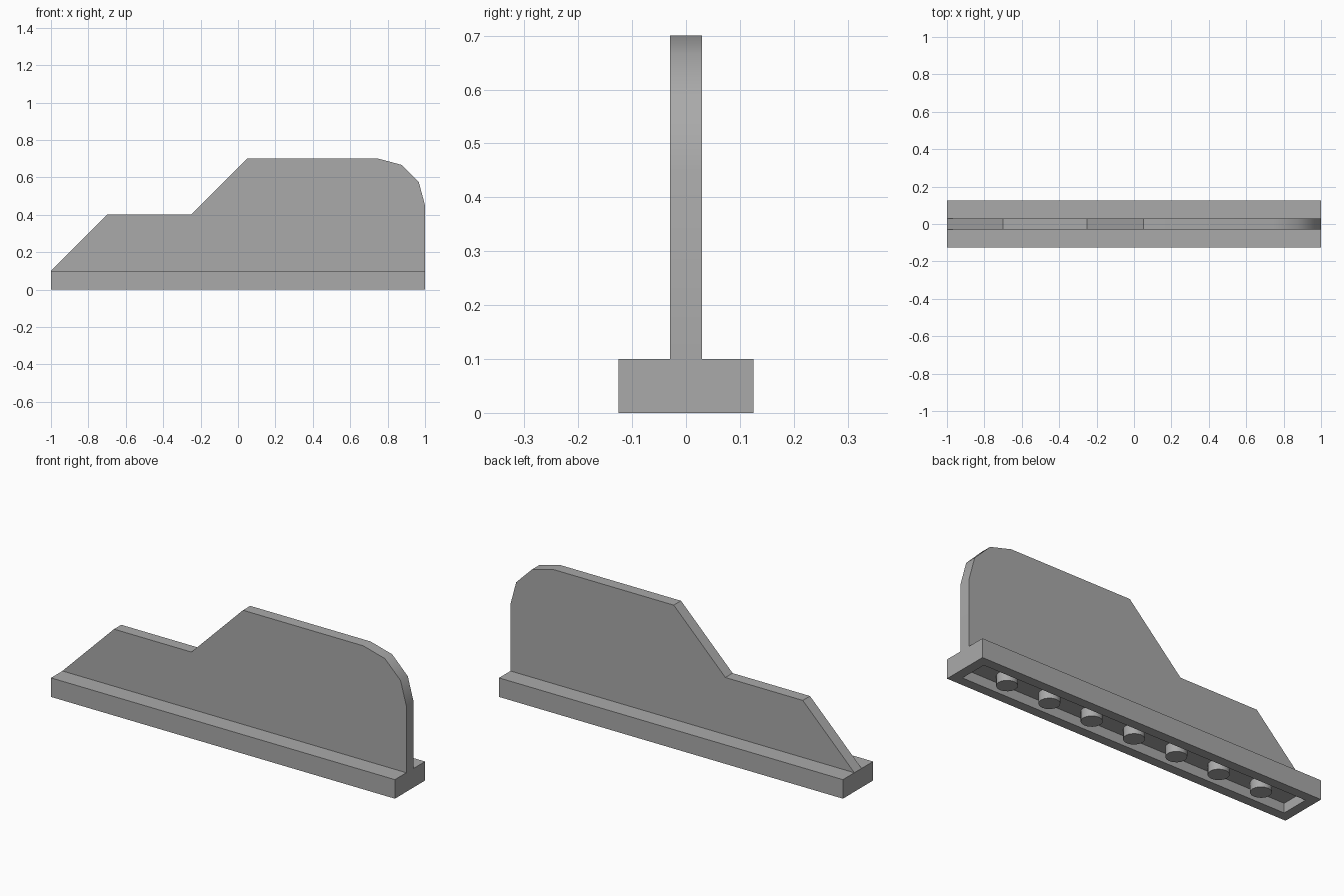
import bpy, bmesh, math
from mathutils import Matrix

cube = bpy.data.objects.get("Cube")
if cube:
    bpy.data.objects.remove(cube, do_unlink=True)

GREY = (0.4, 0.4, 0.4, 1)
grey = bpy.data.materials.new("plain grey")
grey.use_nodes = True
grey.diffuse_color = GREY
grey.node_tree.nodes["Principled BSDF"].inputs["Base Color"].default_value = GREY


def finish(name, bm, smooth=False):
    bmesh.ops.recalc_face_normals(bm, faces=bm.faces)
    mesh = bpy.data.meshes.new(name)
    bm.to_mesh(mesh)
    bm.free()
    mesh.materials.append(grey)
    obj = bpy.data.objects.new(name, mesh)
    bpy.context.collection.objects.link(obj)
    if smooth:
        bpy.ops.object.select_all(action='DESELECT')
        obj.select_set(True)
        bpy.context.view_layer.objects.active = obj
        bpy.ops.object.shade_smooth_by_angle(angle=math.radians(35))
    return obj


# Base plate, hollowed out from below
LENGTH, WIDTH, HEIGHT = 2, 0.25, 0.1
WALL, DEPTH = 0.05, 0.05
bm = bmesh.new()
bmesh.ops.create_cube(bm, size=1, matrix=Matrix.Translation((0, 0, HEIGHT / 2))
                      @ Matrix.Diagonal((LENGTH, WIDTH, HEIGHT, 1)))
bm.normal_update()
bottom = min(bm.faces, key=lambda f: f.calc_center_median().z)
bmesh.ops.inset_region(bm, faces=[bottom], thickness=WALL, use_even_offset=True)
roof = bmesh.ops.extrude_discrete_faces(bm, faces=[bottom])["faces"][0]
bmesh.ops.translate(bm, verts=roof.verts, vec=(0, 0, DEPTH))
finish("base_plate", bm)

# Row of round pins inside the hollow
for i in range(7):
    bm = bmesh.new()
    bmesh.ops.create_cone(bm, cap_ends=True, segments=16, radius1=0.05, radius2=0.05,
                          depth=DEPTH,
                          matrix=Matrix.Translation((0.25 * (i - 3), 0, DEPTH / 2)))
    finish(f"underside_pin_{i + 1}", bm, smooth=True)

# Upright fin: stepped slope on one end, rounded corner on the other
RADIUS, HALF_THICK = 0.25, 0.03
profile = [(-1, 0.1), (-0.7, 0.4), (-0.25, 0.4), (0.05, 0.7)]
for angle in (90, 60, 30, 0):
    a = math.radians(angle)
    profile.append((0.75 + RADIUS * math.cos(a), 0.45 + RADIUS * math.sin(a)))
profile.append((1, 0.1))
bm = bmesh.new()
face = bm.faces.new([bm.verts.new((x, -HALF_THICK, z)) for x, z in profile])
side = bmesh.ops.extrude_face_region(bm, geom=[face])["geom"]
bmesh.ops.translate(bm, verts=[v for v in side if isinstance(v, bmesh.types.BMVert)],
                    vec=(0, 2 * HALF_THICK, 0))
finish("upright_fin", bm, smooth=True)
